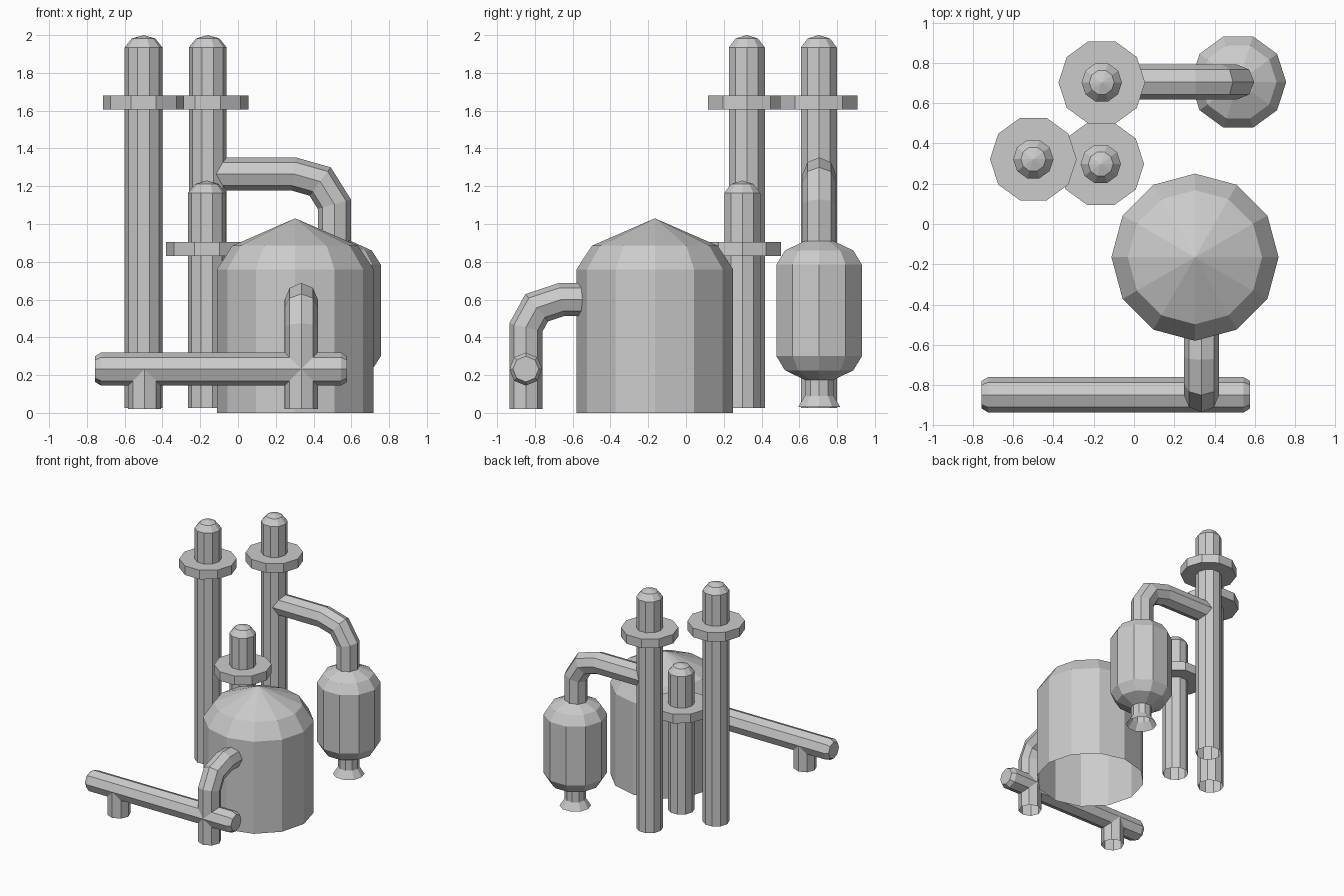
import bpy, bmesh
from math import cos, sin, tau
from mathutils import Vector

if "Cube" in bpy.data.objects:
    bpy.data.objects.remove(bpy.data.objects["Cube"])


def finish(name, bm):
    bmesh.ops.recalc_face_normals(bm, faces=bm.faces)
    me = bpy.data.meshes.new(name)
    bm.to_mesh(me)
    bm.free()
    ob = bpy.data.objects.new(name, me)
    bpy.context.collection.objects.link(ob)
    return ob


def bridge(bm, rings):
    for a, b in zip(rings, rings[1:]):
        n = max(len(a), len(b))
        for i in range(n):
            j = (i + 1) % n
            if len(b) == 1:
                bm.faces.new((a[i], a[j], b[0]))
            else:
                bm.faces.new((a[i], a[j], b[j], b[i]))


def lathe(name, x, y, profile, sides):
    """Revolve (radius, z) points; a last radius of 0 makes a tip."""
    bm = bmesh.new()
    rings = []
    for r, z in profile:
        if r == 0:
            rings.append([bm.verts.new((x, y, z))])
        else:
            rings.append([bm.verts.new((x + r * cos(tau * i / sides), y + r * sin(tau * i / sides), z))
                          for i in range(sides)])
    bridge(bm, rings)
    return finish(name, bm)


def pipe(name, path, normal, r=0.0875, radii=None, caps=False, sides=8):
    """Sweep a polygon along a planar path with mitred joints."""
    bm = bmesh.new()
    pts = [Vector(p) for p in path]
    n = Vector(normal)
    rings = []
    for k, p in enumerate(pts):
        d_in = (p - pts[k - 1]).normalized() if k else (pts[1] - p).normalized()
        d_out = (pts[k + 1] - p).normalized() if k < len(pts) - 1 else d_in
        t = (d_in + d_out).normalized()
        side = t.cross(n) / t.dot(d_in)
        rad = radii[k] if radii else r
        rings.append([bm.verts.new(p + rad * (cos(tau * i / sides) * n + sin(tau * i / sides) * side))
                      for i in range(sides)])
    bridge(bm, rings)
    if caps:
        bm.faces.new(rings[0])
        bm.faces.new(rings[-1])
    return finish(name, bm)


# Three columns with collars, open at the bottom
for label, x, y, top, collar in (("left", -0.5, 0.322, 2.0, 1.605),
                                 ("rear", -0.16, 0.703, 2.0, 1.605),
                                 ("short", -0.165, 0.298, 1.23, 0.83)):
    lathe(label + "_column", x, y,
          [(0.1, 0.025), (0.1, top - 0.065), (0.062, top - 0.018), (0, top)], 10)
    lathe(label + "_collar", x, y,
          [(0.095, collar), (0.215, collar), (0.215, collar + 0.075), (0.095, collar + 0.075)], 10)

# Main storage tank
lathe("main_tank", 0.303, -0.165, [(0.415, 0), (0.415, 0.76), (0.333, 0.885), (0, 1.03)], 12)

# Small hanging vessel with flared outlet
lathe("small_vessel", 0.518, 0.705,
      [(0.118, 0.03), (0.08, 0.09), (0.08, 0.175), (0.19, 0.225), (0.238, 0.3),
       (0.238, 0.785), (0.19, 0.86), (0.08, 0.91), (0, 0.915)], 10)

# Bent pipe from vessel to rear column
pipe("vessel_pipe", [(0.51, 0.705, 0.88), (0.51, 0.705, 1.105), (0.435, 0.705, 1.225),
                     (0.295, 0.705, 1.265), (-0.13, 0.705, 1.265)], (0, 1, 0))

# Bent pipe from the ground into the main tank
pipe("tank_pipe", [(0.335, -0.848, 0.02), (0.335, -0.848, 0.452), (0.335, -0.79, 0.557),
                   (0.335, -0.66, 0.6), (0.335, -0.52, 0.6)], (1, 0, 0))

# Horizontal front pipe with chamfered ends, and its support
pipe("front_pipe", [(-0.757, -0.848, 0.232), (-0.725, -0.848, 0.232),
                    (0.545, -0.848, 0.232), (0.577, -0.848, 0.232)], (0, 1, 0),
     radii=[0.068, 0.0875, 0.0875, 0.068], caps=True)
pipe("front_pipe_support", [(-0.495, -0.848, 0.02), (-0.495, -0.848, 0.232)], (1, 0, 0))
